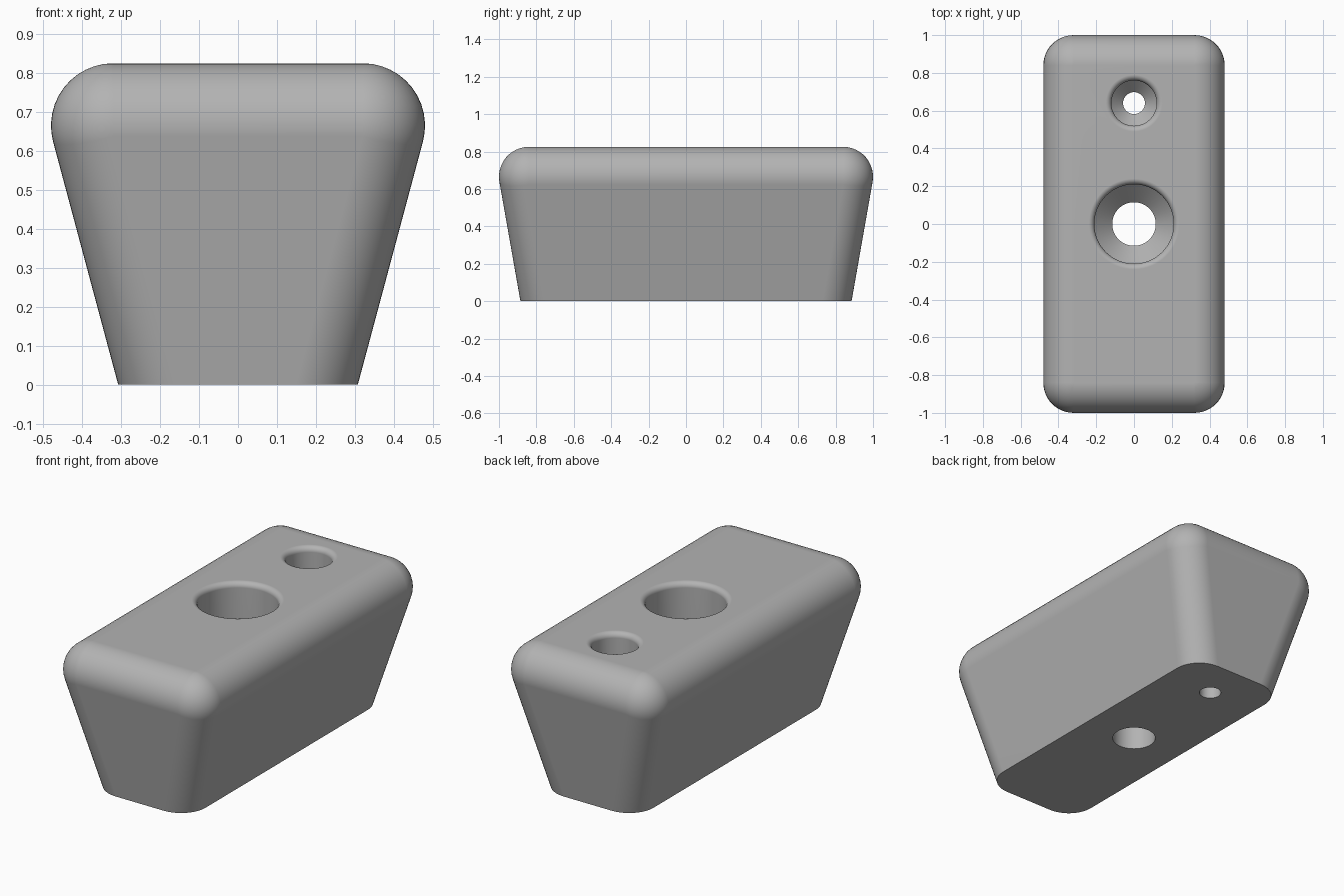
import bpy, bmesh, math
from mathutils import Vector

if "Cube" in bpy.data.objects:
    bpy.data.objects.remove(bpy.data.objects["Cube"])

TOP, R = 0.825, 0.16                 # overall height and edge rounding
SX, SY = math.radians(15), math.radians(10)   # draft angles of the sides
CENTRE = Vector((0.32, 0.84, TOP - R))        # centre of the corner ball
AXIS = Vector((math.tan(SX), math.tan(SY), 1))
CORNER_STEPS, EDGE_STEPS = 12, 12

grey = bpy.data.materials.new("neutral grey")
grey.diffuse_color = (0.45, 0.45, 0.45, 1)
grey.use_nodes = True
grey.node_tree.nodes["Principled BSDF"].inputs["Base Color"].default_value = grey.diffuse_color


def mesh_object(name, bm):
    bmesh.ops.remove_doubles(bm, verts=bm.verts, dist=1e-5)
    bmesh.ops.recalc_face_normals(bm, faces=bm.faces)
    mesh = bpy.data.meshes.new(name)
    bm.to_mesh(mesh)
    bm.free()
    mesh.materials.append(grey)
    obj = bpy.data.objects.new(name, mesh)
    bpy.context.collection.objects.link(obj)
    return obj


def bridge(bm, rings):
    for a, b in zip(rings, rings[1:]):
        for i in range(len(a)):
            j = (i + 1) % len(a)
            bm.faces.new((a[i], a[j], b[j], b[i]))


def mirrored_ring(bm, corner):
    """Repeat one corner's points in all four quadrants, counter-clockwise."""
    pts = []
    for sx, sy in ((1, 1), (-1, 1), (-1, -1), (1, -1)):
        order = corner if sx * sy > 0 else corner[::-1]
        pts += [bm.verts.new((p.x * sx, p.y * sy, p.z)) for p in order]
    return pts


# Tapered body: rolling-ball rounded corners and top edge, flat base
side_n = Vector((math.cos(SX), 0, -math.sin(SX)))
end_n = Vector((0, math.cos(SY), -math.sin(SY)))
span = side_n.angle(end_n)
normals = [(side_n * math.sin(span * (1 - i / CORNER_STEPS))
            + end_n * math.sin(span * i / CORNER_STEPS)).normalized()
           for i in range(CORNER_STEPS + 1)]
up = Vector((0, 0, 1))
bm = bmesh.new()
base = []
for n in normals:
    p = CENTRE + n * R
    base.append(p - AXIS * p.z)
rings = [mirrored_ring(bm, base)]
for k in range(EDGE_STEPS + 1):
    t = k / EDGE_STEPS
    corner = []
    for n in normals:
        a = n.angle(up)
        d = (n * math.sin(a * (1 - t)) + up * math.sin(a * t)) / math.sin(a)
        corner.append(CENTRE + d * R)
    rings.append(mirrored_ring(bm, corner))
bridge(bm, rings)
bm.faces.new(rings[0][::-1])
bm.faces.new(rings[-1])
body = mesh_object("body", bm)


# Stepped bolt holes: rounded rim, straight bore, conical seat, through hole
def cut_hole(name, y, bore, through, depth, rim=0.03, sides=64):
    profile = [(bore + rim, TOP + 0.1)]
    for k in range(7):
        a = math.pi / 2 * k / 6
        profile.append((bore + rim - rim * math.sin(a), TOP - rim + rim * math.cos(a)))
    seat = TOP - depth
    profile += [(bore, seat), (through, seat - (bore - through)), (through, -0.1)]
    bm = bmesh.new()
    rings = [[bm.verts.new((r * math.cos(2 * math.pi * i / sides),
                            y + r * math.sin(2 * math.pi * i / sides), z))
              for i in range(sides)] for r, z in profile]
    bridge(bm, rings)
    bm.faces.new(rings[0])
    bm.faces.new(rings[-1])
    cutter = mesh_object(name, bm)
    cutter.hide_render = True
    cutter.hide_set(True)
    mod = body.modifiers.new(name, 'BOOLEAN')
    mod.operation, mod.solver, mod.object = 'DIFFERENCE', 'EXACT', cutter
    return cutter


cutters = [cut_hole("main_hole_cutter", 0.0, 0.21, 0.115, 0.22),
           cut_hole("small_hole_cutter", 0.64, 0.12, 0.058, 0.22)]

# Bake the cuts, then smooth the rounded areas
bpy.context.view_layer.objects.active = body
body.select_set(True)
for mod in list(body.modifiers):
    bpy.ops.object.modifier_apply(modifier=mod.name)
for cutter in cutters:
    bpy.data.objects.remove(cutter)
bpy.ops.object.shade_smooth_by_angle(angle=math.radians(30))
weighted = body.modifiers.new("even_shading", 'WEIGHTED_NORMAL')
weighted.keep_sharp = True
